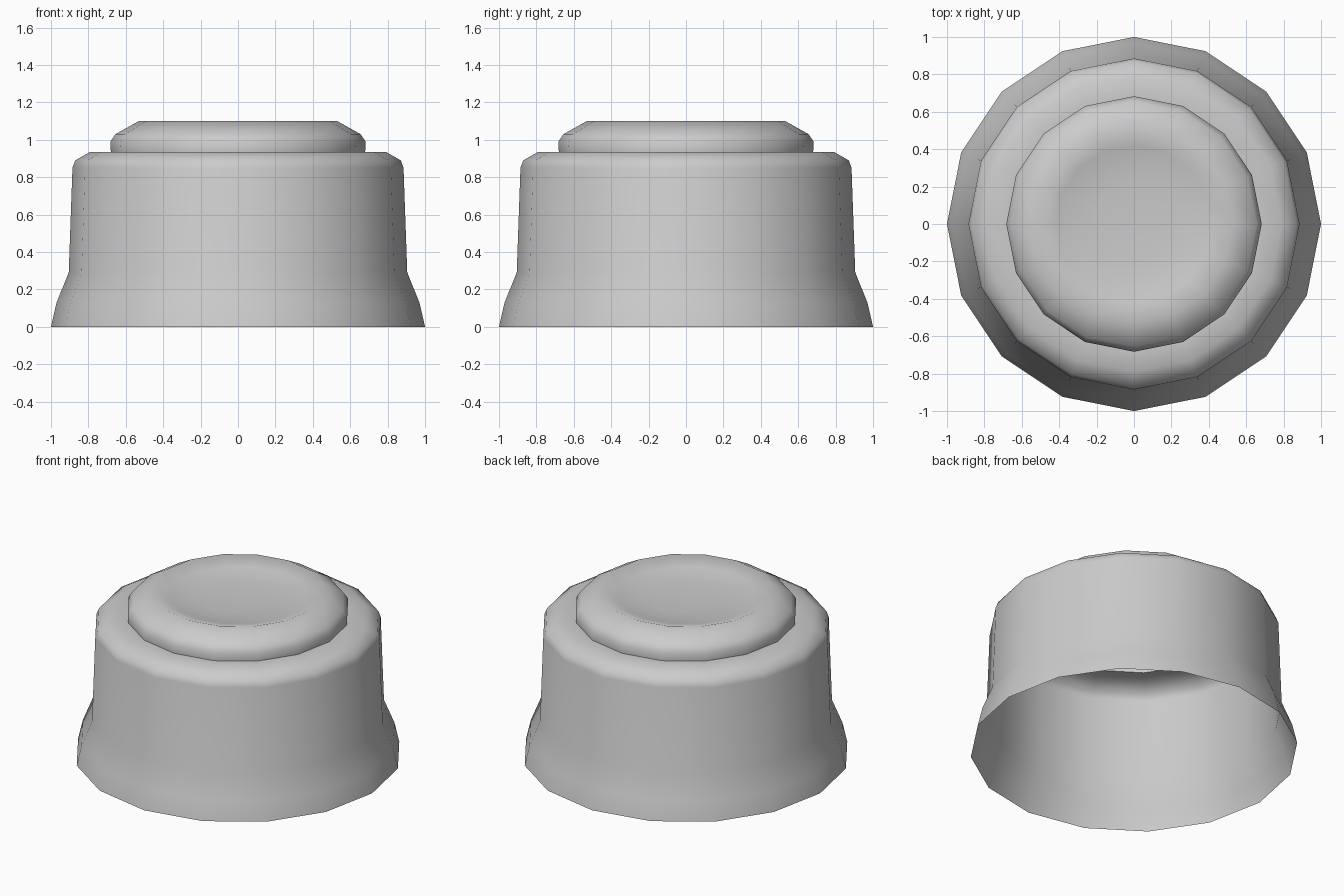
import bpy, bmesh, math

if "Cube" in bpy.data.objects:
    bpy.data.objects.remove(bpy.data.objects["Cube"])

SIDES = 16


def lathe(name, profile):
    """Revolve (radius, height) points round z; a zero radius makes a pole."""
    bm = bmesh.new()
    rings = []
    for r, z in profile:
        if r == 0:
            rings.append([bm.verts.new((0, 0, z))] * SIDES)
        else:
            rings.append([bm.verts.new((r * math.cos(2 * math.pi * i / SIDES),
                                        r * math.sin(2 * math.pi * i / SIDES), z))
                          for i in range(SIDES)])
    for a, b in zip(rings, rings[1:]):
        for i in range(SIDES):
            j = (i + 1) % SIDES
            quad = [a[i], a[j], b[j], b[i]]
            bm.faces.new(list(dict.fromkeys(quad)))
    mesh = bpy.data.meshes.new(name)
    bm.to_mesh(mesh)
    bm.free()
    obj = bpy.data.objects.new(name, mesh)
    bpy.context.collection.objects.link(obj)
    bpy.context.view_layer.objects.active = obj
    obj.select_set(True)
    bpy.ops.object.shade_smooth_by_angle(angle=math.radians(60))
    obj.select_set(False)
    return obj


# One open-bottomed shell: flared skirt, wall, shoulder, raised rim, dished top
lathe("cap_shell", [
    (1.0, 0.0), (0.97, 0.13), (0.905, 0.29),
    (0.885, 0.85), (0.87, 0.89), (0.79, 0.935), (0.68, 0.935),
    (0.683, 0.99), (0.655, 1.03), (0.53, 1.10),
    (0.42, 1.065), (0.22, 1.05), (0.0, 1.045),
])
